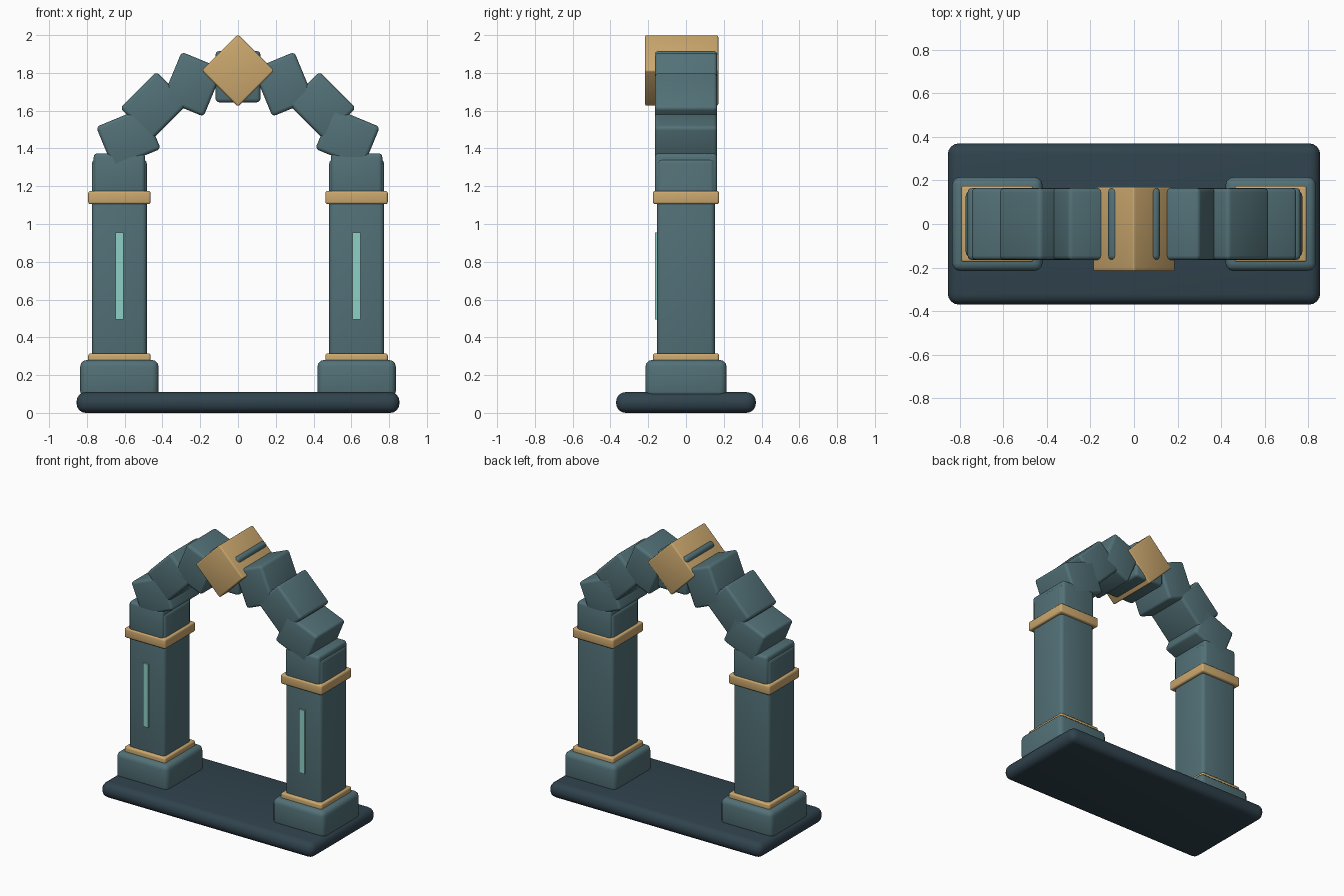
import bpy
from math import cos, sin, radians

cube = bpy.data.objects.get("Cube")
if cube:
    bpy.data.objects.remove(cube, do_unlink=True)


def material(name, rgb):
    mat = bpy.data.materials.new(name)
    mat.use_nodes = True
    mat.diffuse_color = (*rgb, 1)
    mat.node_tree.nodes["Principled BSDF"].inputs["Base Color"].default_value = (*rgb, 1)
    return mat


stone = material("teal stone", (0.085, 0.165, 0.185))
dark = material("dark slate", (0.03, 0.056, 0.075))
gold = material("warm gold", (0.6, 0.39, 0.155))
glow = material("pale aqua", (0.27, 0.63, 0.56))


def block(name, center, size, mat, bevel, tilt=0.0, segments=3):
    """Box with rounded edges, tilted about the depth axis."""
    bpy.ops.mesh.primitive_cube_add(size=1, location=center)
    obj = bpy.context.object
    obj.name = name
    obj.scale = size
    bpy.ops.object.transform_apply(location=False, rotation=False, scale=True)
    obj.rotation_euler.y = tilt
    obj.data.materials.append(mat)
    if bevel:
        mod = obj.modifiers.new("rounded edges", "BEVEL")
        mod.width = bevel
        mod.segments = segments
        bpy.ops.object.modifier_apply(modifier=mod.name)
    bpy.ops.object.shade_smooth_by_angle(angle=radians(35))
    return obj


# Ground slab
block("base_slab", (0, 0, 0.055), (1.71, 0.74, 0.11), dark, 0.05, segments=4)

# Two matching pillars
PILLAR_X = 0.628
for side, s in (("left", 1), ("right", -1)):
    x = s * PILLAR_X
    block(side + "_plinth", (x, 0, 0.18), (0.415, 0.43, 0.2), stone, 0.035)
    block(side + "_lower_trim", (x, 0, 0.28), (0.33, 0.35, 0.07), gold, 0.012)
    block(side + "_pillar", (x, 0, 0.77), (0.29, 0.306, 1.15), stone, 0.025)
    block(side + "_upper_trim", (x, 0, 1.14), (0.33, 0.35, 0.07), gold, 0.012)
    block(side + "_light_strip", (x, -0.158, 0.725), (0.042, 0.014, 0.46), glow, 0)

# Arch stones on a flattened half circle, each turned with its angle
STEPS = 8
for i in range(STEPS + 1):
    t = radians(180 * i / STEPS)
    center = (0.628 * cos(t), 0, 1.255 + 0.525 * sin(t))
    block(f"arch_stone_{i + 1}", center, (0.272, 0.33, 0.238), stone, 0.02, tilt=t)

# Diamond keystone
block("keystone", (0, -0.023, 1.8125), (0.27, 0.388, 0.27), gold, 0.01, tilt=radians(45))
